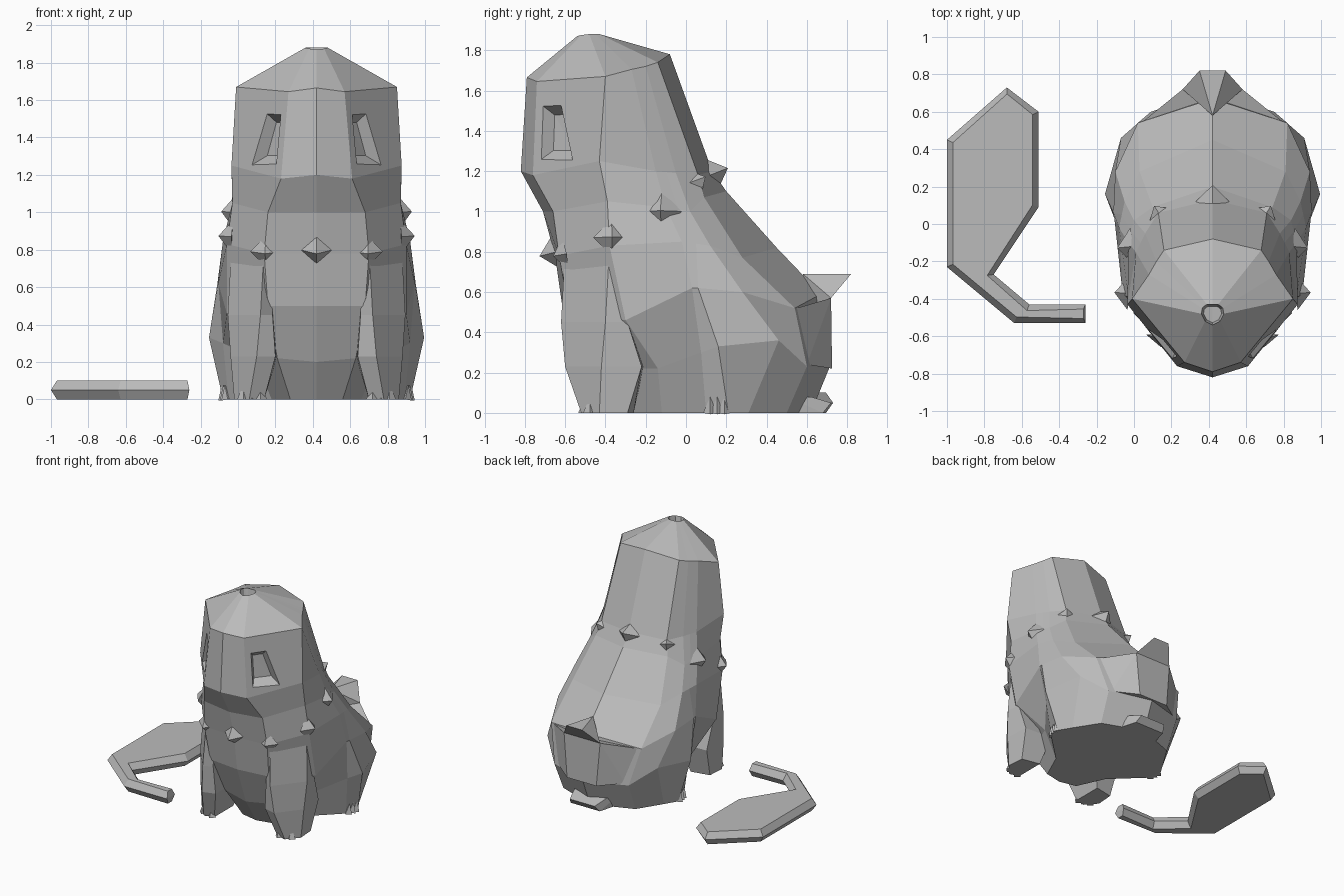
import bpy, bmesh
from mathutils import Vector

if "Cube" in bpy.data.objects:
    bpy.data.objects.remove(bpy.data.objects["Cube"])

CENTRE = 0.42  # x of the animal's plane of symmetry

grey = bpy.data.materials.new("plain_grey")
grey.use_nodes = True
grey.diffuse_color = (0.5, 0.5, 0.5, 1)
grey.node_tree.nodes["Principled BSDF"].inputs["Base Color"].default_value = (0.5, 0.5, 0.5, 1)


def finish(name, bm, location=(CENTRE, 0, 0), mirror="X"):
    """Turn a bmesh into a named flat-shaded object, mirrored on one axis."""
    bmesh.ops.recalc_face_normals(bm, faces=bm.faces)
    mesh = bpy.data.meshes.new(name)
    bm.to_mesh(mesh)
    bm.free()
    mesh.materials.append(grey)
    ob = bpy.data.objects.new(name, mesh)
    ob.location = location
    bpy.context.collection.objects.link(ob)
    if mirror:
        mod = ob.modifiers.new("mirror", "MIRROR")
        mod.use_axis = [axis == mirror for axis in "XYZ"]
        mod.merge_threshold = 0.001
    return ob


def loft(bm, rows, closed):
    """Bridge rows of points with quads and cap both ends."""
    rings = [[bm.verts.new(p) for p in row] for row in rows]
    count = len(rings[0])
    for a, b in zip(rings, rings[1:]):
        for i in range(count if closed else count - 1):
            j = (i + 1) % count
            bm.faces.new((a[i], a[j], b[j], b[i]))
    bm.faces.new(rings[0])
    bm.faces.new(rings[-1])


def hull(bm, points):
    verts = [bm.verts.new(p) for p in points]
    bmesh.ops.convex_hull(bm, input=verts)


def both_sides(points):
    return [(s * x, y, z) for s in (-1, 1) for x, y, z in points]


def spike(bm, base, direction, radius, height, sides=4):
    """A small pyramid with its base sunk slightly into the surface."""
    d = Vector(direction).normalized()
    turn = d.to_track_quat("Z", "Y").to_matrix().to_4x4()
    turn.translation = Vector(base) + d * height / 2
    bmesh.ops.create_cone(bm, cap_ends=True, segments=sides, radius1=radius,
                          radius2=0, depth=height, matrix=turn)


# Body: vertical edge lines from crown to floor, from the front round to the spine
front_line = [(0, -.54, 1.87), (0, -.79, 1.665), (0, -.82, 1.2), (0, -.71, 1),
              (0, -.65, .78), (0, -.61, .5), (0, -.5, .2), (0, -.37, 0)]
chest_edge = [(.04, -.52, 1.875), (.15, -.74, 1.645), (.19, -.76, 1.18), (.26, -.66, 1),
              (.28, -.63, .78), (.26, -.58, .5), (.21, -.46, .22), (.14, -.34, 0)]
side_edge = [(.06, -.48, 1.88), (.43, -.4, 1.67), (.455, -.43, 1.25), (.45, -.39, 1.05),
             (.48, -.38, .83), (.48, -.3, .46), (.33, -.14, .22), (.24, -.12, 0)]
hip_edge = [(.055, -.45, 1.88), (.34, -.27, 1.705), (.41, -.15, 1.2), (.45, -.1, 1.02),
            (.5, -.02, .85), (.525, .03, .62), (.5, .075, .3), (.47, .1, 0)]
rear_edge = [(.045, -.44, 1.88), (.3, -.2, 1.72), (.36, -.05, 1.19), (.42, .02, 1),
             (.47, .12, .83), (.52, .28, .6), (.49, .46, .36), (.44, .31, 0)]
back_edge = [(.03, -.43, 1.88), (.26, -.14, 1.74), (.29, .06, 1.18), (.32, .09, 1.07),
             (.39, .28, .77), (.4, .54, .52), (.33, .6, .23), (.32, .5, 0)]
spine = [(0, -.43, 1.88), (0, -.08, 1.78), (0, .13, 1.2), (0, .2, 1.1),
         (0, .45, .82), (0, .67, .59), (0, .71, .22), (0, .62, 0)]
# The thigh line runs midway between its neighbours until it bulges at the hip
thigh_edge = [(Vector(a) + Vector(b)) / 2 for a, b in zip(hip_edge[:5], rear_edge)]
thigh_edge += [(.53, .06, .62), (.575, .16, .33), (.5, .21, 0)]

rows = list(zip(front_line, chest_edge, side_edge, hip_edge, thigh_edge,
                rear_edge, back_edge, spine))
crown_dip = [(x * .8, -.48 + (y + .48) * .8, z - .06) for x, y, z in rows[0]]
bm = bmesh.new()
loft(bm, [crown_dip] + rows, closed=False)
body = finish("body", bm)

# Eye sockets: tapered cutters pushed into the sides of the face
normal = Vector((.77, -.64, 0))
rim = [Vector(p) for p in ((.265, -.62, 1.53), (.19, -.71, 1.525),
                           (.215, -.72, 1.255), (.34, -.56, 1.255))]
middle = sum(rim, Vector()) / 4
bm = bmesh.new()
hull(bm, [middle + (p - middle) * 1.2 + normal * .04 for p in rim]
     + [middle + (p - middle) * .65 - normal * .06 for p in rim])
cutter = finish("eye_socket_cutter", bm)
cutter.hide_render = True
cutter.hide_viewport = True
cut = body.modifiers.new("eye_sockets", "BOOLEAN")
cut.operation = "DIFFERENCE"
cut.solver = "EXACT"
cut.object = cutter

# Front legs: five-sided tapering columns, their tops buried in the shoulders
leg_sections = {
    .82: [(.24, -.54), (.28, -.6), (.455, -.38), (.44, -.28), (.24, -.3)],
    .45: [(.235, -.58), (.3, -.62), (.475, -.4), (.46, -.29), (.22, -.28)],
    .23: [(.22, -.57), (.32, -.6), (.46, -.42), (.45, -.22), (.21, -.21)],
    0: [(.28, -.5), (.36, -.52), (.44, -.43), (.43, -.29), (.28, -.26)],
}
bm = bmesh.new()
loft(bm, [[(x, y, z) for x, y in ring] for z, ring in leg_sections.items()], closed=True)
finish("front_legs", bm)

# Toes on the front and hind feet
bm = bmesh.new()
for i in range(3):
    spike(bm, (.3 + i * .045, -.5 + i * .012, 0), (0, 0, 1), .035, .08)
    spike(bm, (.475 + i * .008, .12 + i * .035, 0), (.2, 0, 1), .035, .08)
finish("toes", bm)

# Fur tufts around the chest, shoulders and neck
bm = bmesh.new()
for base, direction, radius, height in (
        ((.27, -.6, .79), (.1, -1, -.2), .085, .06),
        ((.45, -.37, .87), (1, .05, .05), .09, .075),
        ((.43, -.12, 1), (1, -.1, .05), .1, .08),
        ((.27, .03, 1.13), (.5, .8, .5), .09, .09)):
    spike(bm, base, direction, radius, height)
finish("side_tufts", bm)
bm = bmesh.new()
spike(bm, (0, -.64, .8), (0, -1, -.25), .09, .09)
spike(bm, (0, .12, 1.18), (0, 1, .4), .09, .095)
finish("centre_tufts", bm, mirror=None)

# Tail stump, the flat rump beneath it and the low ledge
bm = bmesh.new()
hull(bm, [(0, .58, .69), (0, .6, .5)] + both_sides([(.07, .82, .69), (.16, .72, .57)]))
finish("tail_stump", bm, mirror=None)
bm = bmesh.new()
hull(bm, both_sides([(.16, .72, .57), (.37, .55, .52), (.3, .6, .24), (.13, .725, .22)]))
finish("rump", bm, mirror=None)
bm = bmesh.new()
hull(bm, both_sides([(.18, .5, 0), (.18, .5, .08), (.14, .62, .08),
                     (.11, .72, .05), (.13, .68, 0)]))
finish("rump_ledge", bm, mirror=None)

# Loose flat tail lying beside the body, bevelled above and below
outline = [(-1, .45), (-1, -.23), (-.64, -.53), (-.26, -.53), (-.26, -.43),
           (-.56, -.43), (-.75, -.27), (-.51, .09), (-.51, .6), (-.68, .73)]
bm = bmesh.new()
face = bm.faces.new([bm.verts.new((x, y, 0)) for x, y in outline])
bm.normal_update()
bmesh.ops.inset_region(bm, faces=[face], thickness=.035, depth=0, use_boundary=True)
for vert in face.verts:
    vert.co.z = .05
    if vert.co.x > -.35:
        vert.co.x = -.27
finish("loose_tail", bm, location=(0, 0, .05), mirror="Z")
